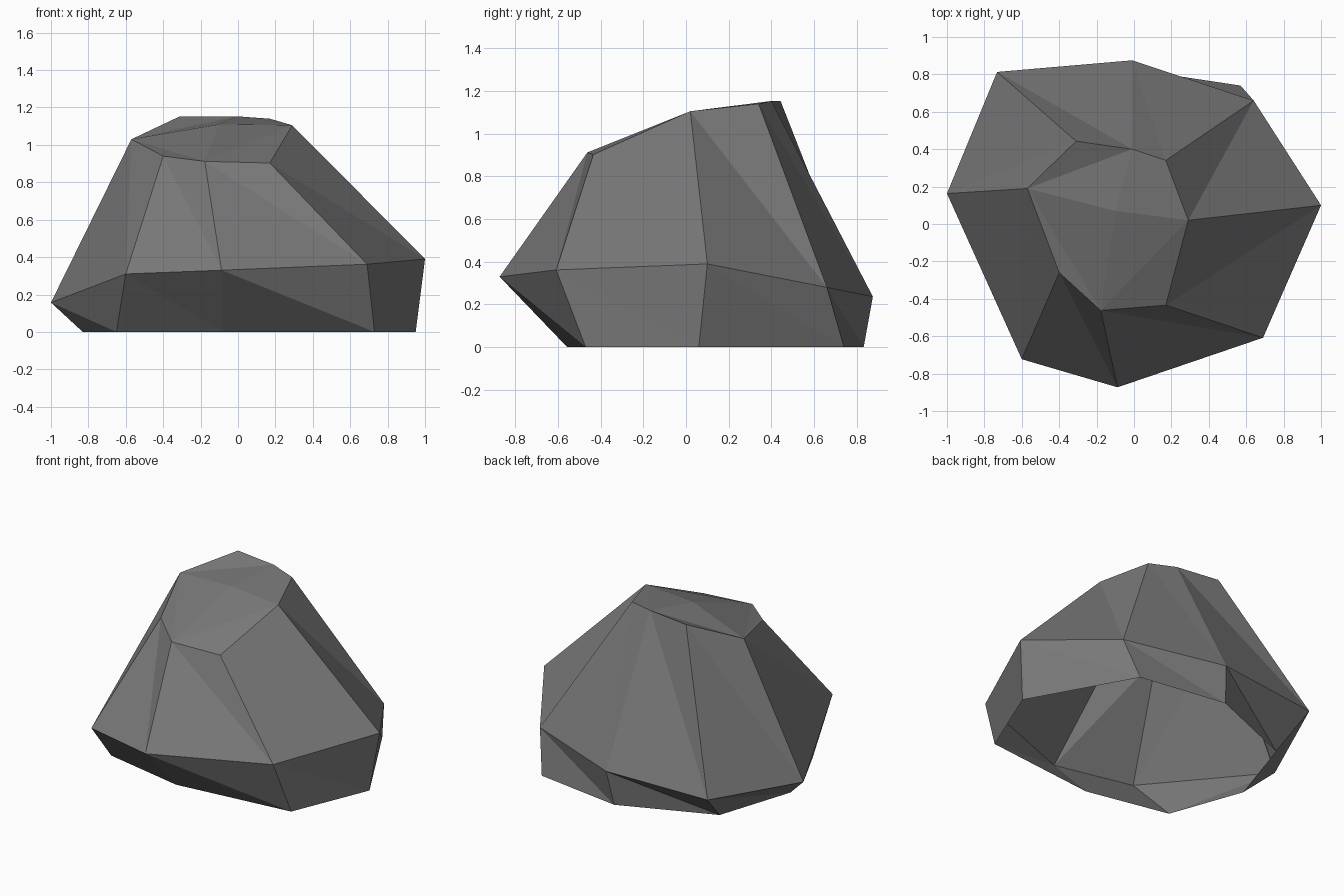
import bpy
import bmesh

# Remove the default cube only
default_cube = bpy.data.objects.get("Cube")
if default_cube:
    bpy.data.objects.remove(default_cube, do_unlink=True)


def make_material(name, colour):
    material = bpy.data.materials.new(name)
    material.use_nodes = True
    material.diffuse_color = colour
    shader = next(n for n in material.node_tree.nodes if n.type == 'BSDF_PRINCIPLED')
    shader.inputs["Base Color"].default_value = colour
    shader.inputs["Roughness"].default_value = 0.9
    return material


def facet(bm, a, b, c, d):
    """Four-cornered facet folded along its b-d diagonal."""
    bm.faces.new((a, b, d))
    bm.faces.new((b, c, d))


def loft(bm, lower, upper):
    """Join two rings of vertices with a band of folded facets."""
    count = len(lower)
    for i in range(count):
        j = (i + 1) % count
        facet(bm, lower[i], lower[j], upper[j], upper[i])


# Eight-sided cross-sections of the boulder, counter-clockwise from its -x side
ground_ring = [(-.83, .06, 0), (-.65, -.437, 0), (-.078, -.556, 0), (.73, -.47, 0),
               (.95, .06, 0), (.57, .74, 0), (-.04, .832, 0), (-.66, .58, 0)]
widest_ring = [(-1, .163, .157), (-.6, -.723, .31), (-.088, -.873, .33), (.69, -.608, .362),
               (1, .1, .39), (.64, .66, .28), (-.01, .875, .237), (-.732, .813, .21)]
crown_ring = [(-.57, .19, 1.03), (-.4, -.26, .94), (-.178, -.462, .912), (.17, -.434, .903),
              (.29, .02, 1.105), (.17, .34, 1.14), (-.01, .4, 1.153), (-.31, .443, 1.153)]
crown_centre = (-.1, .07, 1.11)

# Side walls: the undercut foot and the tapering body, open underneath
bm = bmesh.new()
ground, widest, crown = [[bm.verts.new(point) for point in ring]
                         for ring in (ground_ring, widest_ring, crown_ring)]
loft(bm, ground, widest)
loft(bm, widest, crown)

# Crown: four folded facets meeting at the centre
centre = bm.verts.new(crown_centre)
for i in range(0, len(crown), 2):
    facet(bm, centre, crown[i], crown[i + 1], crown[(i + 2) % len(crown)])

# Boulder object with flat facets
mesh = bpy.data.meshes.new("boulder")
bm.to_mesh(mesh)
bm.free()
mesh.materials.append(make_material("stone grey", (.19, .19, .19, 1)))
for face in mesh.polygons:
    face.use_smooth = False
boulder = bpy.data.objects.new("boulder", mesh)
bpy.context.collection.objects.link(boulder)
